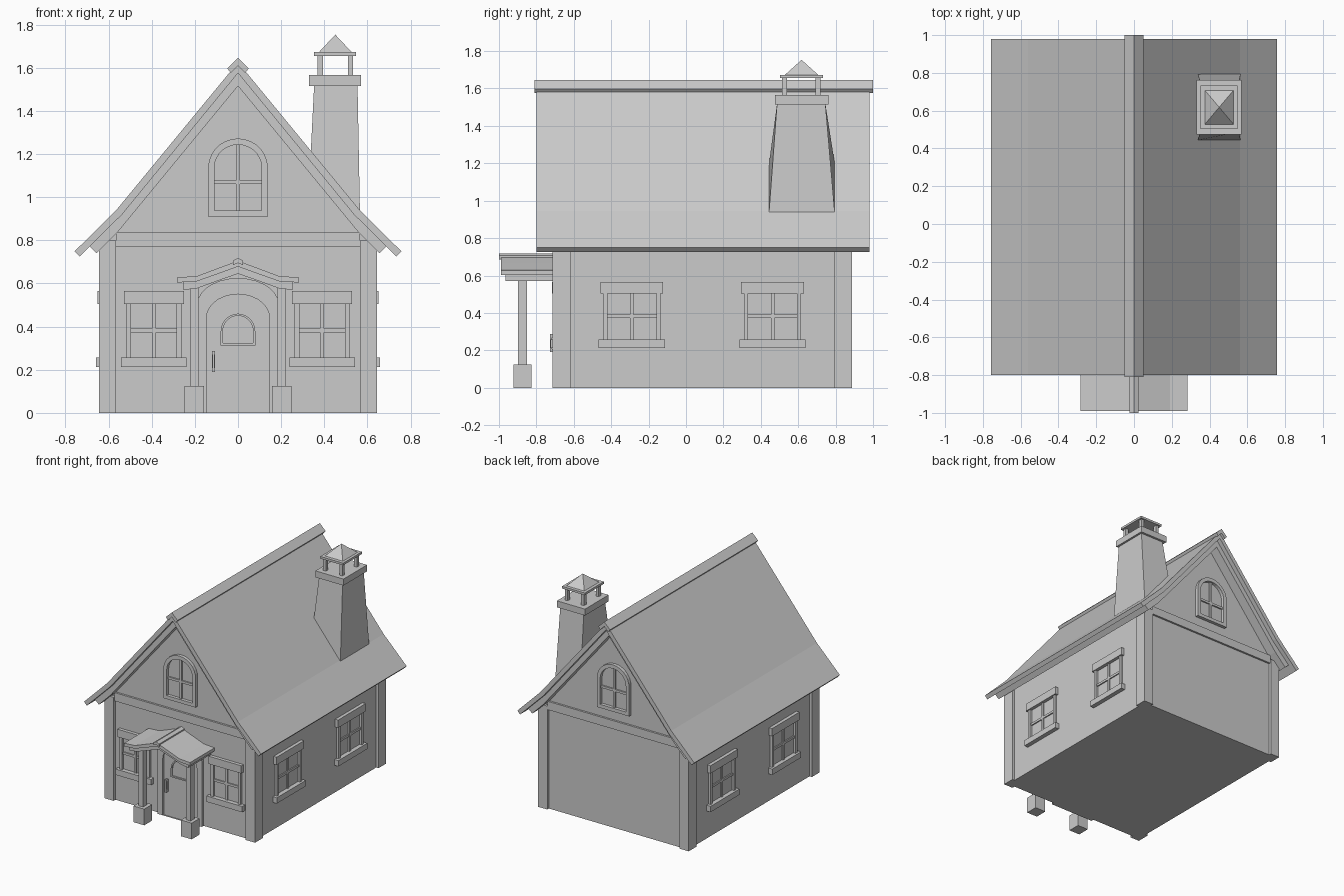
import bpy, bmesh
from math import pi, cos, sin
from mathutils import Matrix

if "Cube" in bpy.data.objects:
    bpy.data.objects.remove(bpy.data.objects["Cube"])

I = Matrix.Identity(4)


def mesh(name, verts, faces, M=I):
    bm = bmesh.new()
    vs = [bm.verts.new(M @ Matrix.Translation(v).to_translation()) for v in verts]
    for f in faces:
        bm.faces.new([vs[i] for i in f])
    bmesh.ops.recalc_face_normals(bm, faces=bm.faces[:])
    me = bpy.data.meshes.new(name)
    bm.to_mesh(me)
    bm.free()
    ob = bpy.data.objects.new(name, me)
    bpy.context.collection.objects.link(ob)
    return ob


def prism(name, pts, y0, y1, M=I):
    """Extrude an xz outline along y."""
    n = len(pts)
    verts = [(x, y, z) for y in (y0, y1) for x, z in pts]
    sides = [(i, (i + 1) % n, n + (i + 1) % n, n + i) for i in range(n)]
    return mesh(name, verts, [tuple(range(n)), tuple(range(n, 2 * n))] + sides, M)


def box(name, x0, x1, y0, y1, z0, z1, M=I):
    return prism(name, [(x0, z0), (x1, z0), (x1, z1), (x0, z1)], y0, y1, M)


def ring(name, outer, inner, y0, y1, M=I):
    """Frame between two matching xz outlines, extruded along y."""
    n = len(outer)
    verts = [(x, y, z) for y in (y0, y1) for p in (outer, inner) for x, z in p]
    faces = []
    for i in range(n):
        j = (i + 1) % n
        for a, b in ((0, n), (n, 3 * n), (3 * n, 2 * n), (2 * n, 0)):
            faces.append((a + i, a + j, b + j, b + i))
    return mesh(name, verts, faces, M)


def arch(w, z0, spring, top, n=14):
    """Rectangle with an elliptical head."""
    return [(-w, z0), (w, z0)] + [(w * cos(pi * i / n), spring + (top - spring) * sin(pi * i / n))
                                  for i in range(n + 1)]


def chevron(name, top, bottom, y0, y1):
    """Symmetric bent strip from right-half top and bottom profiles (apex first)."""
    t = [(-x, z) for x, z in reversed(top[1:])] + top
    b = [(-x, z) for x, z in reversed(bottom[1:])] + bottom
    n = len(t)
    verts = [(x, y, z) for y in (y0, y1) for p in (t, b) for x, z in p]
    f = []
    for i in range(n - 1):
        f += [(i, i + 1, n + i + 1, n + i), (2*n + i, 2*n + i + 1, 3*n + i + 1, 3*n + i),
              (i, i + 1, 2*n + i + 1, 2*n + i), (n + i, n + i + 1, 3*n + i + 1, 3*n + i)]
    f += [(0, n, 3*n, 2*n), (n - 1, 2*n - 1, 4*n - 1, 3*n - 1)]
    return mesh(name, verts, f)


def place(x, y, turn):
    return Matrix.Translation((x, y, 0)) @ Matrix.Rotation(turn, 4, 'Z')


WX, YF, YB = 0.625, -0.69, 0.868

# house body, corner posts and gable bands
prism("house_walls", [(-WX, 0), (WX, 0), (WX, 0.8), (0, 1.55), (-WX, 0.8)], YF, YB)
for s in (-1, 1):
    x0, x1 = sorted((s * 0.565, s * 0.645))
    box("front_corner_post", x0, x1, -0.713, -0.617, 0, 0.8)
    box("back_corner_post", x0, x1, 0.795, 0.888, 0, 0.8)
box("front_gable_band", -0.565, 0.565, YF - 0.015, YF + 0.02, 0.77, 0.835)
box("back_gable_band", -0.565, 0.565, YB - 0.02, YB + 0.015, 0.77, 0.835)

# main roof, lower roof layer and ridge cap
chevron("roof", [(0, 1.625), (0.56, 0.945), (0.757, 0.749)],
        [(0, 1.575), (0.537, 0.92), (0.734, 0.725)], -0.80, 0.98)
chevron("roof_underlayer", [(0, 1.58), (0.54, 0.922), (0.69, 0.773)],
        [(0, 1.515), (0.56, 0.835), (0.655, 0.74)], -0.765, 0.945)
chevron("ridge_cap", [(0, 1.645), (0.05, 1.597)], [(0, 1.61), (0.033, 1.575)], -0.81, 1.0)


# rectangular windows
def window(M, w, lintel, sill):
    box("window_lintel", -lintel, lintel, -0.026, 0.01, 0.505, 0.565, M)
    box("window_sill", -sill, sill, -0.034, 0.01, 0.212, 0.257, M)
    for s in (-1, 1):
        a, b = sorted((s * w, s * (w - 0.022)))
        box("window_jamb", a, b, -0.018, 0.01, 0.257, 0.505, M)
    box("window_muntin_upright", -0.009, 0.009, -0.01, 0.01, 0.257, 0.505, M)
    box("window_muntin_cross", -w + 0.02, w - 0.02, -0.009, 0.01, 0.373, 0.391, M)


for s in (-1, 1):
    window(place(s * 0.39, YF, 0), 0.128, 0.139, 0.152)
    for y in (-0.29, 0.463):
        window(place(s * WX, y, s * pi / 2), 0.153, 0.168, 0.177)

# arched gable windows, front and back
for M in (place(0, YF, 0), place(0, YB, pi)):
    ring("gable_window_frame", arch(0.138, 0.91, 1.136, 1.272), arch(0.11, 0.937, 1.136, 1.243),
         -0.025, 0.01, M)
    box("gable_muntin_upright", -0.009, 0.009, -0.012, 0.01, 0.93, 1.25, M)
    box("gable_muntin_cross", -0.115, 0.115, -0.011, 0.01, 1.06, 1.078, M)

# door, surround, door window and handle
D = place(0, YF, 0)
ring("door_surround", arch(0.19, 0, 0.50, 0.625), arch(0.146, 0, 0.44, 0.55), -0.022, 0.01, D)
prism("door", arch(0.146, 0, 0.44, 0.55), -0.008, 0.01, D)
ring("door_window_frame", arch(0.08, 0.313, 0.378, 0.46), arch(0.07, 0.323, 0.378, 0.45),
     -0.018, 0.0, D)
box("door_handle_plate", -0.121, -0.107, -0.016, 0.0, 0.19, 0.285, D)
box("door_handle_grip", -0.119, -0.109, -0.036, -0.026, 0.19, 0.28, D)
for z in (0.19, 0.27):
    box("door_handle_mount", -0.121, -0.107, -0.036, -0.01, z, z + 0.018, D)

# porch posts, beam layer and roof
for s in (-1, 1):
    c = s * 0.203
    box("porch_post_base", c - 0.046, c + 0.046, -0.922, -0.826, 0, 0.125)
    box("porch_post", c - 0.019, c + 0.019, -0.897, -0.85, 0.12, 0.60)
chevron("porch_roof", [(0, 0.705), (0.10, 0.668), (0.19, 0.634), (0.282, 0.628)],
        [(0, 0.678), (0.10, 0.642), (0.19, 0.61), (0.282, 0.604)], -0.99, YF)
chevron("porch_roof_support", [(0, 0.68), (0.10, 0.644), (0.19, 0.612), (0.252, 0.607)],
        [(0, 0.645), (0.10, 0.61), (0.19, 0.577), (0.252, 0.57)], -0.965, YF)
chevron("porch_ridge_cap", [(0, 0.718), (0.024, 0.706)], [(0, 0.695), (0.024, 0.685)], -1.0, YF)

# tapered chimney cut to the roof slope
mesh("chimney_stack",
     [(0.337, 0.444, 1.2), (0.565, 0.444, 0.937), (0.565, 0.795, 0.937), (0.337, 0.795, 1.2),
      (0.353, 0.487, 1.52), (0.554, 0.487, 1.52), (0.554, 0.745, 1.52), (0.353, 0.745, 1.52)],
     [(0, 1, 2, 3), (4, 5, 6, 7), (0, 1, 5, 4), (1, 2, 6, 5), (2, 3, 7, 6), (3, 0, 4, 7)])
box("chimney_collar", 0.33, 0.57, 0.475, 0.763, 1.515, 1.565)
for x in (0.381, 0.521):
    for y in (0.527, 0.706):
        box("chimney_cap_post", x - 0.012, x + 0.012, y - 0.014, y + 0.014, 1.56, 1.658)
box("chimney_cap_plate", 0.352, 0.548, 0.502, 0.733, 1.655, 1.672)
mesh("chimney_cap_pyramid",
     [(0.375, 0.528, 1.672), (0.527, 0.528, 1.672), (0.527, 0.708, 1.672), (0.375, 0.708, 1.672),
      (0.451, 0.618, 1.753)], [(0, 1, 2, 3), (0, 1, 4), (1, 2, 4), (2, 3, 4), (3, 0, 4)])
